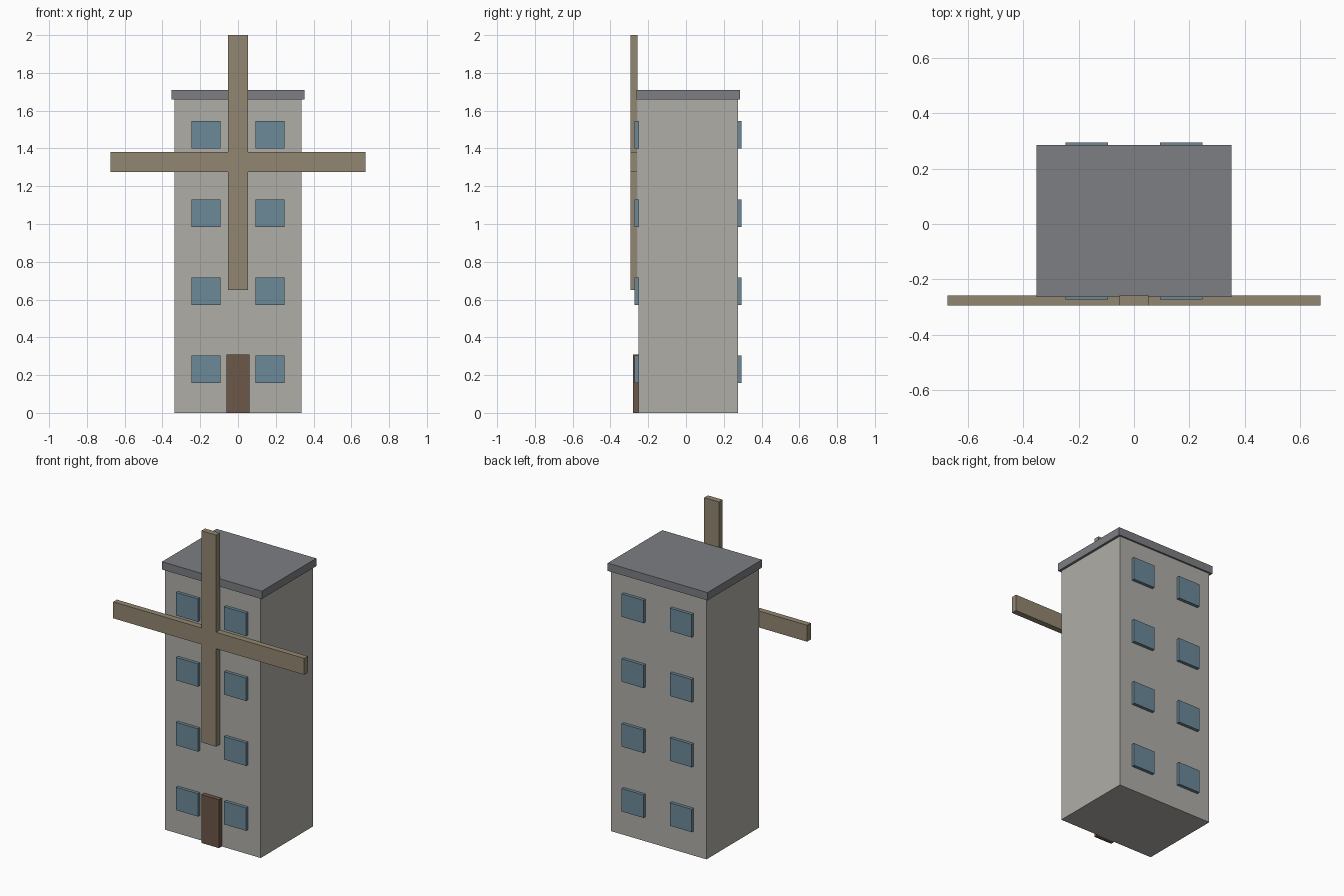
import bpy
import bmesh

cube = bpy.data.objects.get("Cube")
if cube:
    bpy.data.objects.remove(cube, do_unlink=True)


def material(name, rgb):
    mat = bpy.data.materials.new(name)
    mat.use_nodes = True
    color = (*rgb, 1)
    mat.diffuse_color = color
    bsdf = next(n for n in mat.node_tree.nodes if n.type == 'BSDF_PRINCIPLED')
    bsdf.inputs["Base Color"].default_value = color
    return mat


WALL = material("warm grey wall", (0.43, 0.42, 0.39))
ROOF = material("slate grey roof", (0.205, 0.21, 0.225))
WOOD = material("tan wood", (0.29, 0.24, 0.165))
GLASS = material("blue grey glass", (0.15, 0.25, 0.315))
DOOR = material("brown door", (0.15, 0.095, 0.065))


def finish(name, bm, mat):
    bmesh.ops.recalc_face_normals(bm, faces=bm.faces)
    mesh = bpy.data.meshes.new(name)
    bm.to_mesh(mesh)
    bm.free()
    mesh.materials.append(mat)
    obj = bpy.data.objects.new(name, mesh)
    bpy.context.collection.objects.link(obj)
    return obj


def box(name, x, y, z, mat):
    """Box from (low, high) ranges on each axis."""
    bm = bmesh.new()
    bmesh.ops.create_cube(bm, size=1)
    for v in bm.verts:
        v.co = [r[0] if c < 0 else r[1] for c, r in zip(v.co, (x, y, z))]
    return finish(name, bm, mat)


FRONT, BACK = -0.252, 0.275

# Tower, overhanging roof slab and door
box("tower_body", (-0.337, 0.337), (FRONT, BACK), (0, 1.66), WALL)
box("roof_slab", (-0.352, 0.352), (-0.263, 0.286), (1.66, 1.71), ROOF)
box("front_door", (-0.062, 0.062), (-0.28, FRONT), (0, 0.308), DOOR)

# Two windows per storey on the front and the back
for storey in range(4):
    z = 0.23 + 0.414 * storey
    for side, x in (("left", 0.17), ("right", -0.17)):
        for face, y in (("front", (FRONT - 0.02, FRONT)), ("back", (BACK, BACK + 0.02))):
            box(f"{face}_window_{side}_{storey + 1}", (x - 0.077, x + 0.077),
                y, (z - 0.073, z + 0.073), GLASS)

# Crossed beams as one extruded outline, mirrored across x
half, arm = 0.052, 0.674
right_side = [(half, 0.65), (half, 1.275), (arm, 1.275),
              (arm, 1.38), (half, 1.38), (half, 2.0)]
outline = right_side + [(-x, z) for x, z in reversed(right_side)]
bm = bmesh.new()
face = bm.faces.new([bm.verts.new((x, -0.295, z)) for x, z in outline])
extruded = bmesh.ops.extrude_face_region(bm, geom=[face])["geom"]
bmesh.ops.translate(bm, vec=(0, 0.037, 0),
                    verts=[g for g in extruded if isinstance(g, bmesh.types.BMVert)])
if not face.is_valid or len(face.link_loops if hasattr(face, "link_loops") else face.loops) == 0:
    raise RuntimeError("beam outline lost")
# Close the front if the extrusion moved the cap
bmesh.ops.holes_fill(bm, edges=[e for e in bm.edges if e.is_boundary], sides=0)
finish("crossed_beams", bm, WOOD)
